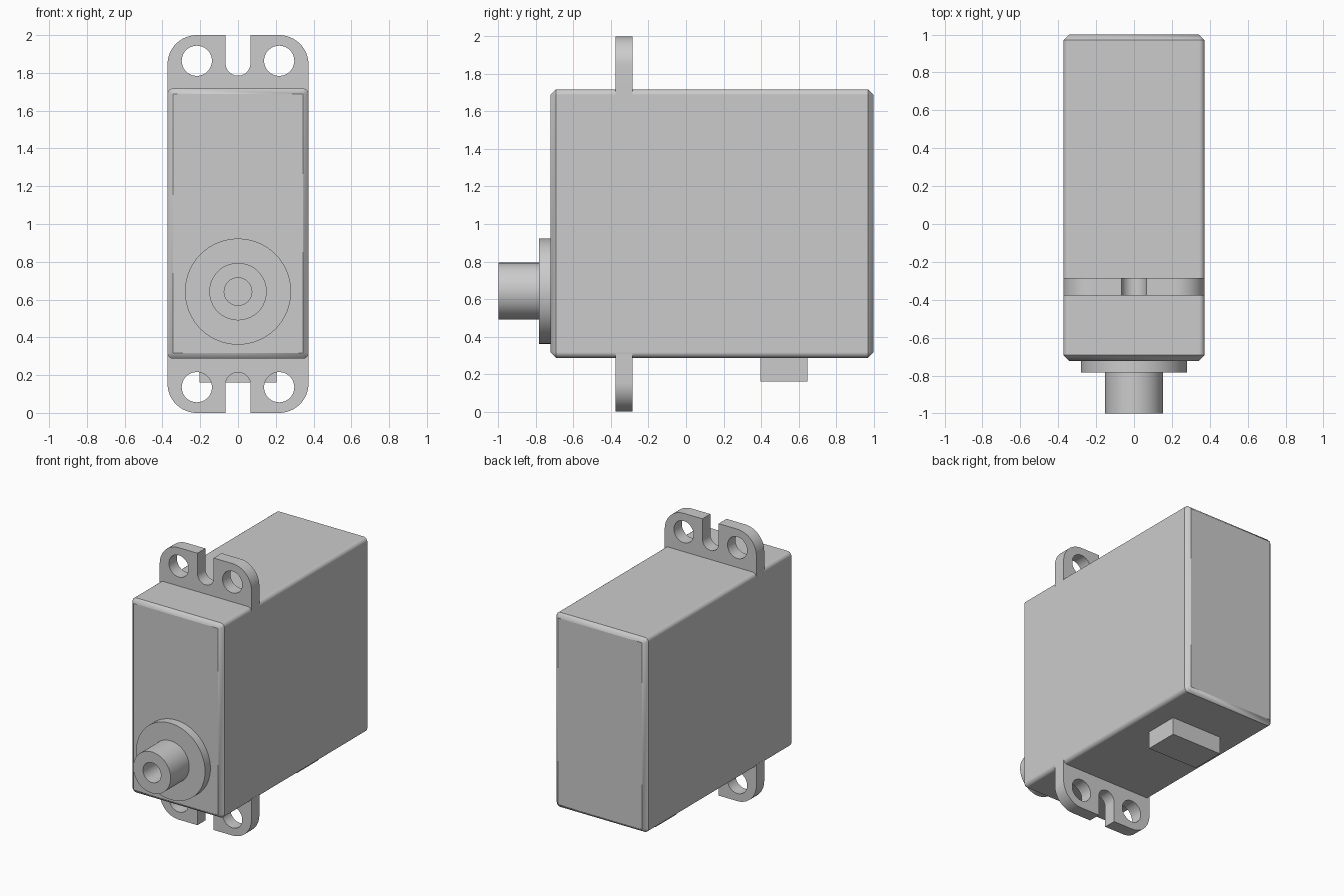
import bpy, bmesh, math
from math import cos, sin, pi

if "Cube" in bpy.data.objects:
    bpy.data.objects.remove(bpy.data.objects["Cube"])

grey = bpy.data.materials.new("light_grey")
grey.diffuse_color = (0.6, 0.6, 0.6, 1)
grey.use_nodes = True
grey.node_tree.nodes["Principled BSDF"].inputs["Base Color"].default_value = grey.diffuse_color


def arc(cx, cz, r, a0, a1, n):
    """Points on an arc, angles in degrees."""
    return [(cx + r * cos(math.radians(a0 + (a1 - a0) * i / n)),
             cz + r * sin(math.radians(a0 + (a1 - a0) * i / n))) for i in range(n + 1)]


def finish(ob, angle=30):
    """Shared material and smooth shading with sharp edges kept."""
    ob.data.materials.clear()
    ob.data.materials.append(grey)
    bpy.ops.object.select_all(action='DESELECT')
    ob.select_set(True)
    bpy.context.view_layer.objects.active = ob
    bpy.ops.object.shade_smooth_by_angle(angle=math.radians(angle))
    ob.modifiers.new("flat_sides", 'WEIGHTED_NORMAL').keep_sharp = True
    return ob


def from_bmesh(name, bm):
    bmesh.ops.remove_doubles(bm, verts=bm.verts, dist=1e-5)
    bmesh.ops.recalc_face_normals(bm, faces=bm.faces)
    me = bpy.data.meshes.new(name)
    bm.to_mesh(me)
    bm.free()
    ob = bpy.data.objects.new(name, me)
    bpy.context.collection.objects.link(ob)
    return finish(ob)


# Body: rounded long edges, chamfered front and back ends
W, Z0, Z1, Y0, Y1, C = 0.373, 0.287, 1.718, -0.722, 1.0, 0.03


def section(r):
    x, lo, hi = W - C, Z0 + C, Z1 - C
    corners = [(x, hi, 0), (-x, hi, 90), (-x, lo, 180), (x, lo, 270)]
    return [p for cx, cz, a in corners for p in arc(cx, cz, r, a, a + 90, 6)]


bm = bmesh.new()
rings = [[bm.verts.new((x, y, z)) for x, z in section(r)]
         for y, r in ((Y0, 0), (Y0 + C, C), (Y1 - C, C), (Y1, 0))]
n = len(rings[0])
for a, b in zip(rings, rings[1:]):
    for i in range(n):
        bm.faces.new((a[i], a[(i + 1) % n], b[(i + 1) % n], b[i]))
for ring in (rings[0], rings[-1]):
    bm.faces.new(ring)
from_bmesh("body", bm)

# Output boss and hollow shaft, turned around the y axis
SZ = 0.642
profile = [(0.281, -0.70), (0.281, -0.784), (0.152, -0.784), (0.152, -1.0),
           (0.073, -1.0), (0.073, -0.80), (0, -0.80)]
bm = bmesh.new()
vs = [bm.verts.new((r, y, SZ)) for r, y in profile]
es = [bm.edges.new(p) for p in zip(vs, vs[1:])]
bmesh.ops.spin(bm, geom=vs + es, cent=(0, 0, SZ), axis=(0, 1, 0),
               angle=2 * pi, steps=64, use_merge=True)
from_bmesh("output_shaft", bm)

# Mounting tabs: rounded corners, two screw holes, centre slot
outline = ([(-W, 1.69)] + arc(-W + 0.155, 1.845, 0.155, 180, 90, 16)
           + arc(0, 1.851, 0.066, 180, 360, 20))
outline.insert(-21, (-0.066, 2.0))
outline += [(0.066, 2.0)] + arc(W - 0.155, 1.845, 0.155, 90, 0, 16) + [(W, 1.69)]
holes = [arc(s * 0.218, 1.864, 0.08, 0, 360, 40)[:-1] for s in (-1, 1)]

for name, flip in (("upper_mounting_tab", False), ("lower_mounting_tab", True)):
    cu = bpy.data.curves.new(name, 'CURVE')
    cu.dimensions, cu.fill_mode, cu.extrude = '2D', 'BOTH', 0.046
    for loop in [outline] + holes:
        sp = cu.splines.new('POLY')
        sp.points.add(len(loop) - 1)
        for p, (x, z) in zip(sp.points, loop):
            p.co = (x, 2 - z if flip else z, 0, 1)
        sp.use_cyclic_u = True
    ob = bpy.data.objects.new(name, cu)
    bpy.context.collection.objects.link(ob)
    ob.location.y = -0.331
    ob.rotation_euler.x = pi / 2
    bpy.ops.object.select_all(action='DESELECT')
    ob.select_set(True)
    bpy.context.view_layer.objects.active = ob
    bpy.ops.object.convert(target='MESH')
    ob = bpy.context.object
    bm = bmesh.new()
    bm.from_mesh(ob.data)
    bmesh.ops.remove_doubles(bm, verts=bm.verts, dist=1e-5)
    bmesh.ops.recalc_face_normals(bm, faces=bm.faces)
    bm.to_mesh(ob.data)
    bm.free()
    finish(ob)

# Cable outlet block under the body
bm = bmesh.new()
bmesh.ops.create_cube(bm, size=1)
for v in bm.verts:
    v.co = (v.co.x * 0.406, 0.523 + v.co.y * 0.25, 0.23 + v.co.z * 0.14)
from_bmesh("cable_outlet", bm)
